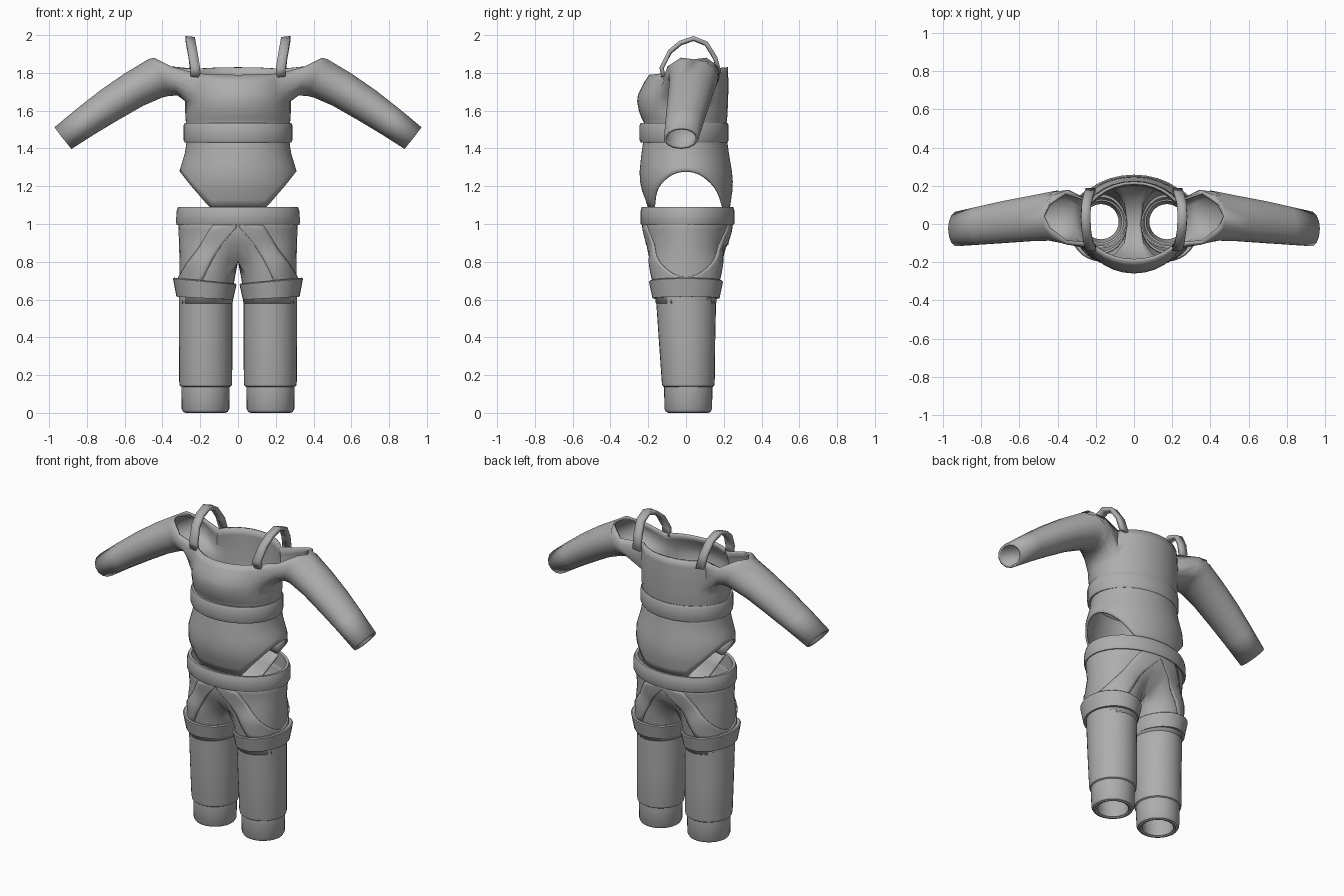
import bpy, bmesh, math
from mathutils import Vector
from mathutils.bvhtree import BVHTree

if "Cube" in bpy.data.objects:
    bpy.data.objects.remove(bpy.data.objects["Cube"])

grey = bpy.data.materials.new("cloth_grey")
grey.diffuse_color = (0.42, 0.42, 0.42, 1)
grey.use_nodes = True
grey.node_tree.nodes["Principled BSDF"].inputs["Base Color"].default_value = grey.diffuse_color
N = 32


def make(name, bm, thick=0.0, mirror=False, angle=40):
    bmesh.ops.remove_doubles(bm, verts=bm.verts, dist=0.0005)
    bmesh.ops.recalc_face_normals(bm, faces=bm.faces)
    me = bpy.data.meshes.new(name)
    bm.to_mesh(me)
    bm.free()
    ob = bpy.data.objects.new(name, me)
    bpy.context.collection.objects.link(ob)
    me.materials.append(grey)
    bpy.ops.object.select_all(action='DESELECT')
    ob.select_set(True)
    bpy.context.view_layer.objects.active = ob
    bpy.ops.object.shade_smooth_by_angle(angle=math.radians(angle))
    if mirror:
        m = ob.modifiers.new("mirror", 'MIRROR')
        m.merge_threshold = 0.001
    if thick:
        s = ob.modifiers.new("thickness", 'SOLIDIFY')
        s.thickness, s.offset = thick, -1
    return ob


def grid(bm, rows, wrap=False, skip=lambda i, j: False):
    """Skin a list of equally long point rows with quads."""
    vs = [[bm.verts.new(p) for p in r] for r in rows]
    n = len(rows[0])
    for i in range(len(rows) - 1):
        for j in range(n if wrap else n - 1):
            if not skip(i, j):
                k = (j + 1) % n
                bm.faces.new((vs[i][j], vs[i][k], vs[i + 1][k], vs[i + 1][j]))


def interp(table, z):
    """Linear lookup in rows sorted by rising first value."""
    if z <= table[0][0]:
        return table[0][1:]
    for a, b in zip(table, table[1:]):
        if z <= b[0]:
            t = (z - a[0]) / (b[0] - a[0])
            return [p + (q - p) * t for p, q in zip(a[1:], b[1:])]
    return table[-1][1:]


def body(table, a, z):
    """Oval section with separate front and back depth."""
    rx, yf, yb = interp(table, z)
    s = math.sin(a)
    return Vector((rx * math.cos(a), s * (yb if s > 0 else -yf), z))


def oval(cx, cy, rx, ry, z, tilt=0.0, n=N):
    return [(cx + rx * math.cos(2 * math.pi * j / n), cy + ry * math.sin(2 * math.pi * j / n),
             z + tilt * math.cos(2 * math.pi * j / n)) for j in range(n)]


# --- off-shoulder top: bodice and sleeves in one skin ---
TOP = [(1.45, .268, -.225, .212), (1.53, .275, -.22, .215), (1.58, .28, -.245, .22),
       (1.64, .28, -.26, .222), (1.69, .28, -.254, .224), (1.76, .275, -.225, .224), (1.81, .27, -.195, .222)]
zs = [1.46, 1.53, 1.56, 1.60, 1.65, 1.69, 1.73, 1.77, 1.81]


def top_pt(j, z):
    p = body(TOP, 2 * math.pi * j / N, z)
    if z > 1.66:
        p.z += .02 * math.sin(2 * math.pi * j / N) * (z - 1.65) / .16
    return p


bm = bmesh.new()
grid(bm, [[top_pt(j, z) for j in range(N)] for z in zs], True,
     lambda i, j: i >= 4 and (j >= 29 or j < 3 or 13 <= j < 19))
armhole = ([top_pt(-3, z) for z in reversed(zs[4:])] + [top_pt(j, 1.65) for j in range(-2, 3)]
           + [top_pt(3, z) for z in zs[4:]])
# top x,z / bottom x,z / centre y / half depth / opening angle
SLEEVE = [(.37, 1.90, .32, 1.68, .035, .145, 114), (.45, 1.895, .365, 1.678, .04, .135, 150),
          (.475, 1.872, .40, 1.67, .04, .13, 180), (.60, 1.797, .50, 1.627, .027, .12, 180),
          (.73, 1.707, .63, 1.553, .01, .112, 180), (.85, 1.613, .76, 1.475, -.008, .102, 180),
          (.972, 1.512, .882, 1.397, -.026, .092, 180)]
for side in (1, -1):
    rows = [armhole]
    for tx, tz, bx, bz, cy, hy, th in SLEEVE:
        row = []
        for k in range(15):
            a = math.radians(th) * (k - 7) / 7
            c = math.cos(a)
            row.append(((tx + bx) / 2 + (bx - tx) / 2 * c, cy + hy * math.sin(a),
                        (tz + bz) / 2 + (bz - tz) / 2 * c))
        rows.append(row)
    grid(bm, [[(side * p[0], p[1], p[2]) for p in r] for r in rows])
make("sleeved_top", bm, .015, angle=60)

# --- shoulder straps ---
bm = bmesh.new()
ARC = [(-.13, 1.78), (-.14, 1.83), (-.095, 1.92), (-.035, 1.97), (.04, 1.995), (.115, 1.965),
       (.165, 1.885), (.188, 1.80)]
grid(bm, [[(.20 + .17 * max(0, z - 1.83), y, z - .005), (.252 + .15 * max(0, z - 1.83), y, z)] for y, z in ARC])
make("shoulder_strap", bm, .022, True)

# --- waist belt ---
bm = bmesh.new()
grid(bm, [oval(0, -.01, rx, ry, z) for rx, ry, z in
          [(.262, .21, 1.435), (.282, .23, 1.432), (.288, .236, 1.445), (.288, .236, 1.522),
           (.282, .23, 1.535), (.262, .21, 1.532)]], True)
make("waist_belt", bm)

# --- high-cut bodysuit below the belt ---
SUIT = [(1.09, .30, -.2, .232), (1.2, .312, -.242, .25), (1.28, .31, -.246, .243),
        (1.38, .28, -.235, .226), (1.47, .268, -.222, .214)]
cols = []
for j in range(2 * N + 1):
    a = math.pi * j / N
    cut = min(1, max(0, (.31 * abs(math.cos(a)) - .15) / .16))
    low = 1.08 + .2 * cut
    cols.append([body(SUIT, a, 1.47 + (low - 1.47) * t / 8) for t in range(9)])
bm = bmesh.new()
grid(bm, cols)
CROTCH = [(-.197, 1.085, .15), (-.18, 1.0, .10), (-.11, .90, .05), (0, .86, .035),
          (.12, .90, .05), (.20, 1.0, .10), (.23, 1.085, .15)]
grid(bm, [[(w * k / 3, y * (1 - .12 * abs(k / 3) ** 2), z) for k in range(-3, 4)] for y, z, w in CROTCH])
make("bodysuit", bm, .012, angle=60)

# --- pants: half pelvis flowing into one thigh, mirrored ---
bm = bmesh.new()
rows = []
for z, rx, yf, yb in [(1.06, .318, -.232, .247), (.97, .315, -.226, .24), (.89, .312, -.212, .224)]:
    T = [(z, rx, yf, yb)]
    rows.append([body(T, math.pi * (k - 10) / 20, z) for k in range(0, 21)])
THIGH = [(.80, .155, .155, .192), (.73, .162, .148, .182), (.66, .168, .142, .17), (.58, .17, .142, .16)]
legs = []
for i, (z, cx, rx, ry) in enumerate(THIGH):
    ring = []
    for k in range(26):
        a = math.radians(-145 + 14.5 * k) if k <= 20 else math.radians(145 + 70 * (k - 20) / 6)
        x = cx + rx * math.cos(a)
        if i == 0 and k in (0, 20, 21, 22, 23, 24, 25):
            x = 0
        ring.append((x, ry * math.sin(a), z))
    legs.append(ring)
grid(bm, rows + [legs[0][:21]])
grid(bm, legs, True)
bmesh.ops.remove_doubles(bm, verts=bm.verts, dist=.0005)
bmesh.ops.recalc_face_normals(bm, faces=bm.faces)
surface = BVHTree.FromBMesh(bm)
make("pants", bm, .012, True, 60)

# --- thigh harness lying on the pants ---
rows = []
for k in range(49):
    deg = -122 + 244 * k / 48
    d, a = abs(deg), math.radians(deg)
    hi = 1.0 if d > 95 else .72 + .28 * (d / 95) ** 2
    lo = max(.68, .985 - .30 * (122 - d) / 47)
    out = Vector((math.cos(a), math.sin(a), 0))
    row = []
    for t in range(6):
        z = lo + (hi - lo) * t / 5
        o = Vector((.15, 0, z)) + out * .6
        hit = surface.ray_cast(o, -out, .6)[0]
        if hit is None:
            hit = surface.find_nearest(Vector((.0, math.copysign(.22, deg), z)))[0]
        p = hit + out * .007
        p.x = max(0, p.x)
        row.append(p)
    rows.append(row)
bm = bmesh.new()
grid(bm, rows)
make("thigh_harness", bm, .009, True)

# --- waistband of the pants ---
bm = bmesh.new()
grid(bm, [oval(0, .008, rx, ry, z) for rx, ry, z in
          [(.30, .225, 1.0), (.324, .244, .995), (.328, .25, 1.005), (.326, .25, 1.065),
           (.318, .242, 1.09), (.30, .224, 1.088), (.298, .222, 1.0)]], True)
make("waistband", bm)

# --- garter bands, tilted down toward the inside ---
bm = bmesh.new()
grid(bm, [oval(.176, 0, rx, ry, z, t) for rx, ry, z, t in
          [(.138, .155, .607, .008), (.15, .178, .607, .008), (.168, .196, .695, .016),
           (.162, .19, .70, .016), (.142, .17, .695, .016)]], True)
make("garter_band", bm, 0, True)

# --- lower trouser legs and ankle cuffs ---
bm = bmesh.new()
grid(bm, [oval(.171, cy, rx, ry, z) for cy, rx, ry, z in
          [(0, .125, .14, .62), (0, .142, .16, .62), (.005, .142, .150, .40), (.012, .14, .140, .16),
           (.012, .137, .137, .143), (.012, .128, .13, .138)]], True)
make("trouser_leg", bm, 0, True)
bm = bmesh.new()
grid(bm, [oval(.172, .012, r, r, z) for r, z in
          [(.128, .15), (.128, .125), (.126, .02), (.118, .005), (.105, 0), (.092, .006), (.092, .04), (.11, .15)]], True)
make("ankle_cuff", bm, 0, True)
